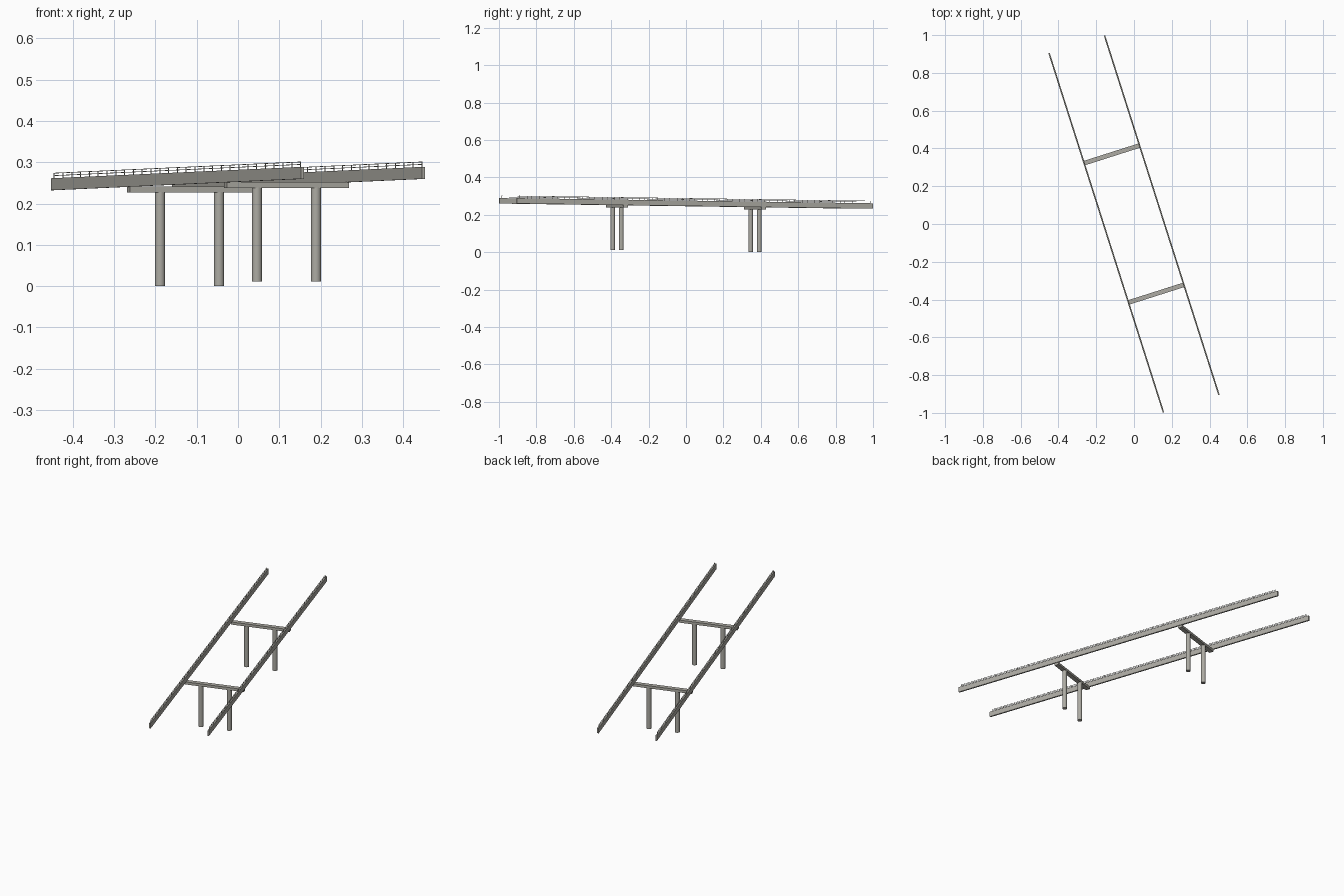
import bpy, bmesh, math
from mathutils import Matrix, Vector

if "Cube" in bpy.data.objects:
    bpy.data.objects.remove(bpy.data.objects["Cube"])

HALF = 0.9985                 # half length of the girders
OFF = 0.154                   # girder offset from the centre line
SLOPE = 0.0138                # rise per unit along the bridge
U = Vector((0.3034, -0.9529, 0)).normalized()   # along the bridge
V = Vector((-U.y, U.x, 0))                      # across the bridge


def place(s, w, z):
    """Bridge coordinates to world, following the gentle rise."""
    return U * s + V * w + Vector((0, 0, z + SLOPE * s))


def add_box(bm, s0, s1, w0, w1, z0, z1):
    v = [bm.verts.new(place(s, w, z)) for z in (z0, z1)
         for s, w in ((s0, w0), (s1, w0), (s1, w1), (s0, w1))]
    for f in ((3, 2, 1, 0), (4, 5, 6, 7), (0, 1, 5, 4),
              (1, 2, 6, 5), (2, 3, 7, 6), (3, 0, 4, 7)):
        bm.faces.new([v[i] for i in f])


def finish(name, bm, smooth=False):
    bmesh.ops.recalc_face_normals(bm, faces=bm.faces)
    me = bpy.data.meshes.new(name)
    bm.to_mesh(me)
    bm.free()
    me.materials.append(concrete)
    ob = bpy.data.objects.new(name, me)
    bpy.context.collection.objects.link(ob)
    if smooth:
        bpy.ops.object.select_all(action='DESELECT')
        ob.select_set(True)
        bpy.context.view_layer.objects.active = ob
        bpy.ops.object.shade_smooth_by_angle(angle=math.radians(40))


concrete = bpy.data.materials.new("concrete")
concrete.diffuse_color = (0.42, 0.41, 0.37, 1)
concrete.use_nodes = True
concrete.node_tree.nodes["Principled BSDF"].inputs["Base Color"].default_value = concrete.diffuse_color

for side, label in ((-1, "left"), (1, "right")):
    w = side * OFF
    # side girder
    bm = bmesh.new()
    add_box(bm, -HALF, HALF, w - 0.004, w + 0.004, 0.246, 0.275)
    finish(label + "_girder", bm)

    # railing: posts with two rails
    bm = bmesh.new()
    n = 28
    end = HALF - 0.015
    for i in range(n + 1):
        s = -end + 2 * end * i / n
        add_box(bm, s - 0.001, s + 0.001, w - 0.001, w + 0.001, 0.2745, 0.288)
    for z in (0.2805, 0.2865):
        add_box(bm, -end, end, w - 0.0008, w + 0.0008, z, z + 0.0015)
    finish(label + "_railing", bm)

for s, label in ((-0.387, "back"), (0.387, "front")):
    base = 0.0054 + SLOPE * s     # ground level under this support
    # level cross beam under the girders
    bm = bmesh.new()
    z = 0.2322
    add_box(bm, s - 0.012, s + 0.012, -0.155, 0.155, z, 0.2465)
    for v in bm.verts:            # remove the rise so the beam is flat
        v.co.z -= SLOPE * (v.co.dot(U) - s)
    finish(label + "_cross_beam", bm)

    # two round columns
    for side, name in ((-1, "left"), (1, "right")):
        bm = bmesh.new()
        p = U * s + V * (side * 0.075)
        h = 0.228
        bmesh.ops.create_cone(bm, cap_ends=True, segments=24, radius1=0.0125,
                              radius2=0.0125, depth=h,
                              matrix=Matrix.Translation((p.x, p.y, base + h / 2)))
        finish(f"{label}_{name}_column", bm, smooth=True)
